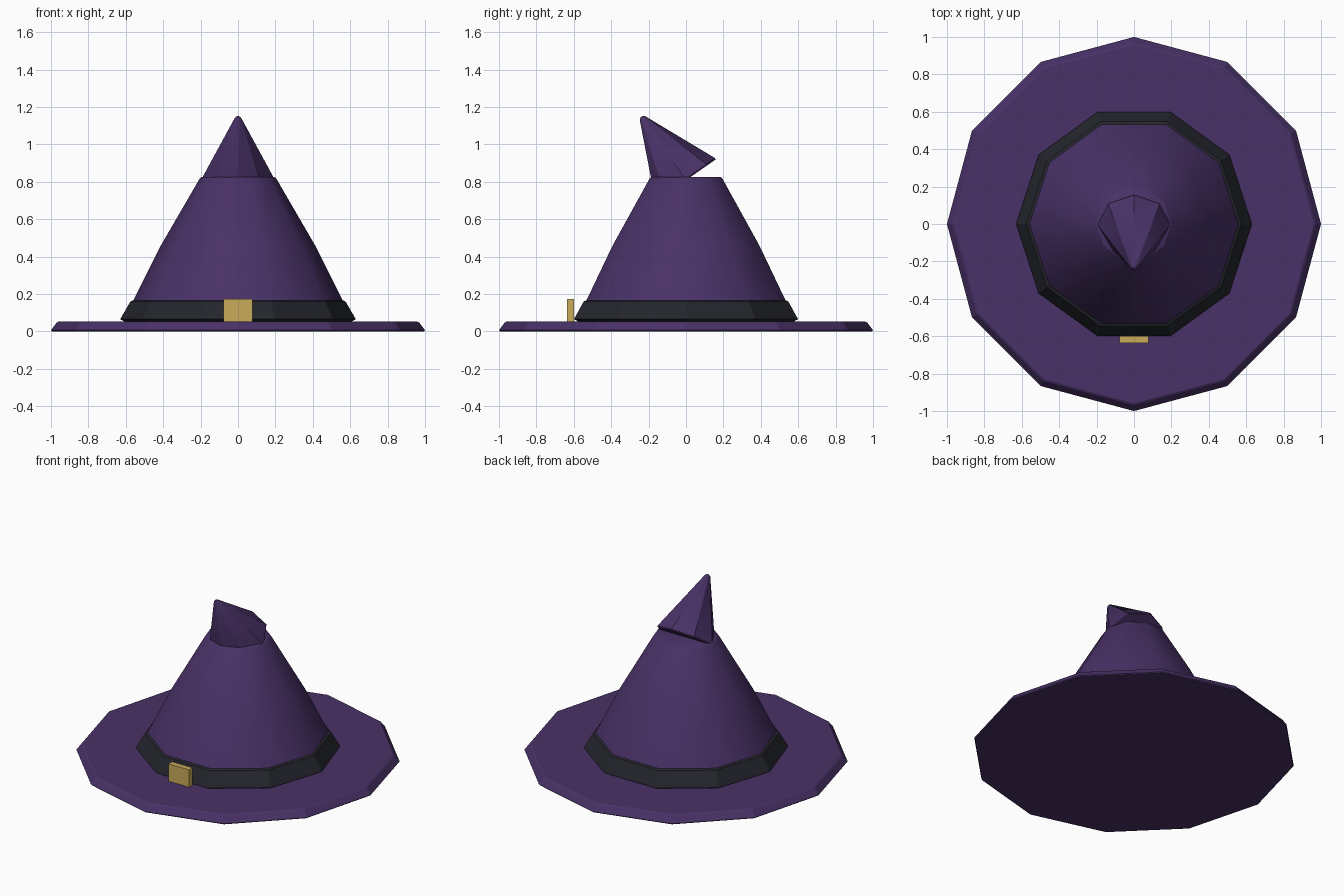
import bpy, bmesh, math
from mathutils import Matrix

if "Cube" in bpy.data.objects:
    bpy.data.objects.remove(bpy.data.objects["Cube"])


def material(name, rgb):
    m = bpy.data.materials.new(name)
    m.diffuse_color = (*rgb, 1)
    m.use_nodes = True
    m.node_tree.nodes["Principled BSDF"].inputs["Base Color"].default_value = m.diffuse_color
    return m


PURPLE = material("purple felt", (0.066, 0.031, 0.135))
BLACK = material("charcoal band", (0.017, 0.019, 0.025))
GOLD = material("gold", (0.60, 0.41, 0.105))


def finish(name, bm, mat, smooth_angle=None):
    bmesh.ops.recalc_face_normals(bm, faces=bm.faces)
    mesh = bpy.data.meshes.new(name)
    bm.to_mesh(mesh)
    bm.free()
    mesh.materials.append(mat)
    ob = bpy.data.objects.new(name, mesh)
    bpy.context.collection.objects.link(ob)
    if smooth_angle:
        bpy.ops.object.select_all(action='DESELECT')
        ob.select_set(True)
        bpy.context.view_layer.objects.active = ob
        bpy.ops.object.shade_smooth_by_angle(angle=math.radians(smooth_angle))
    return ob


def lathe(name, profile, sides, mat, smooth_angle=None, matrix=None):
    """Stack polygon rings from (radius, height) pairs and cap both ends."""
    bm = bmesh.new()
    rings = [[bm.verts.new((r * math.cos(math.tau * i / sides),
                            r * math.sin(math.tau * i / sides), z))
              for i in range(sides)] for r, z in profile]
    for a, b in zip(rings, rings[1:]):
        for i in range(sides):
            j = (i + 1) % sides
            bm.faces.new((a[i], a[j], b[j], b[i]))
    bm.faces.new(rings[0])
    bm.faces.new(rings[-1])
    if matrix:
        bm.transform(matrix)
    return finish(name, bm, mat, smooth_angle)


# Wide twelve-sided brim with a chamfered edge
lathe("brim", [(0.995, 0), (1.0, 0.006), (0.97, 0.046), (0.96, 0.052)], 12, PURPLE)

# Ten-sided crown, slightly bowed
lathe("crown", [(0.61, 0.05), (0.56, 0.165), (0.412, 0.46), (0.204, 0.818), (0.196, 0.824)],
      10, PURPLE, 45)

# Band around the foot of the crown
lathe("hat_band", [(0.605, 0.052), (0.63, 0.065), (0.575, 0.16), (0.555, 0.168)], 10, BLACK)

# Bent tip leaning to the front, its base lifted at the back
lathe("bent_tip", [(0.192, 0), (0.195, 0.008), (0.018, 0.405), (0.006, 0.415)], 8, PURPLE, 30,
      Matrix.Translation((0, 0, 0.808)) @ Matrix.Rotation(math.radians(35), 4, 'X'))

# Buckle plate standing at the front of the band
bm = bmesh.new()
bmesh.ops.create_cube(bm, size=1, matrix=Matrix.Translation((0, -0.617, 0.113))
                      @ Matrix.Diagonal((0.156, 0.038, 0.118, 1)))
finish("buckle", bm, GOLD)
